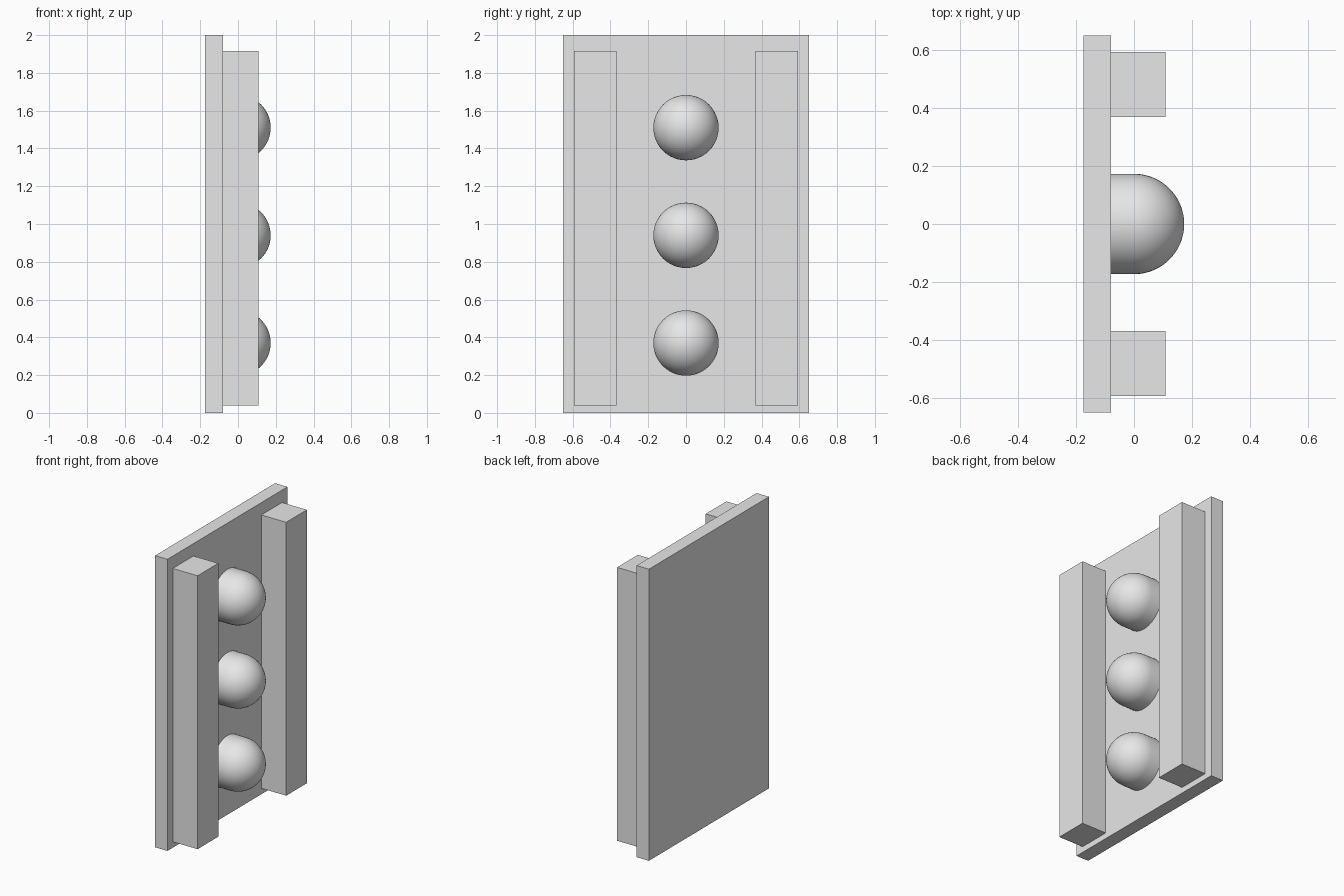
import bpy
import bmesh
from math import sin, cos, pi
from mathutils import Vector

cube = bpy.data.objects.get("Cube")
if cube:
    bpy.data.objects.remove(cube, do_unlink=True)

# Single flat grey
grey = bpy.data.materials.new("light_grey")
grey.use_nodes = True
colour = (0.8, 0.8, 0.8, 1)
grey.diffuse_color = colour
grey.node_tree.nodes["Principled BSDF"].inputs["Base Color"].default_value = colour

PLATE_FRONT = -0.08


def add_object(name, bm, location=(0, 0, 0)):
    mesh = bpy.data.meshes.new(name)
    bm.to_mesh(mesh)
    bm.free()
    mesh.materials.append(grey)
    obj = bpy.data.objects.new(name, mesh)
    obj.location = location
    bpy.context.collection.objects.link(obj)
    return obj


def add_box(name, low, high):
    low, high = Vector(low), Vector(high)
    bm = bmesh.new()
    bmesh.ops.create_cube(bm, size=1)
    bmesh.ops.scale(bm, vec=high - low, verts=bm.verts)
    return add_object(name, bm, (low + high) / 2)


def add_dome(name, z, radius=0.173, rings=16, segments=48):
    # Hemisphere on a short round stem, turned about the x axis
    profile = [(radius * cos(a), radius * sin(a))
               for a in (i * pi / 2 / rings for i in range(rings + 1))]
    profile += [(PLATE_FRONT, radius), (PLATE_FRONT, 0)]
    bm = bmesh.new()
    verts = [bm.verts.new((x, 0, r)) for x, r in profile]
    edges = [bm.edges.new(pair) for pair in zip(verts, verts[1:])]
    bmesh.ops.spin(bm, geom=verts + edges, cent=(0, 0, 0), axis=(1, 0, 0),
                   angle=2 * pi, steps=segments)
    bmesh.ops.remove_doubles(bm, verts=bm.verts, dist=0.0001)
    bmesh.ops.recalc_face_normals(bm, faces=bm.faces)
    dome = add_object(name, bm, (0, 0, z))
    bpy.ops.object.select_all(action="DESELECT")
    dome.select_set(True)
    bpy.context.view_layer.objects.active = dome
    bpy.ops.object.shade_smooth_by_angle(angle=pi / 6)


# Back plate
add_box("back_plate", (-0.174, -0.65, 0), (PLATE_FRONT, 0.65, 2))

# Side rails
for name, y in (("right_rail", -0.48), ("left_rail", 0.48)):
    add_box(name, (PLATE_FRONT, y - 0.112, 0.04), (0.108, y + 0.112, 1.915))

# Row of domes
for name, z in (("lower_dome", 0.37), ("middle_dome", 0.94), ("upper_dome", 1.51)):
    add_dome(name, z)
